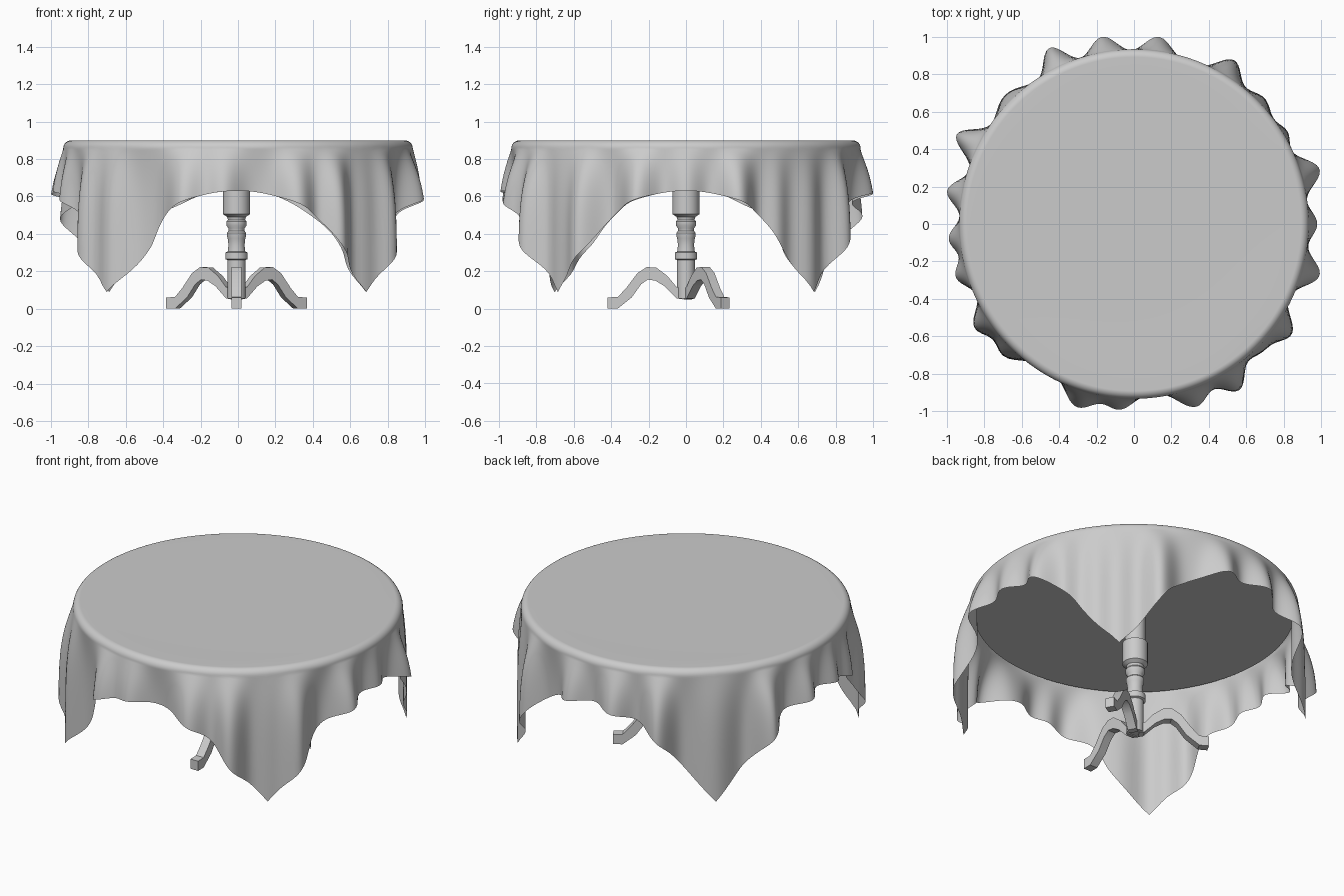
import bpy, bmesh
from math import sin, cos, pi, radians, degrees, exp, tanh, sqrt

if "Cube" in bpy.data.objects:
    bpy.data.objects.remove(bpy.data.objects["Cube"])


def make_object(name, verts, faces, smooth_angle=None):
    mesh = bpy.data.meshes.new(name)
    mesh.from_pydata(verts, [], faces)
    bm = bmesh.new()
    bm.from_mesh(mesh)
    if name != "tablecloth":
        bmesh.ops.recalc_face_normals(bm, faces=bm.faces)
    bm.to_mesh(mesh)
    bm.free()
    obj = bpy.data.objects.new(name, mesh)
    bpy.context.collection.objects.link(obj)
    if smooth_angle:
        bpy.ops.object.select_all(action='DESELECT')
        obj.select_set(True)
        bpy.context.view_layer.objects.active = obj
        bpy.ops.object.shade_smooth_by_angle(angle=radians(smooth_angle))
    return obj


def lathe(name, profile, sides):
    verts = [(r * cos(2 * pi * i / sides), r * sin(2 * pi * i / sides), z)
             for r, z in profile for i in range(sides)]
    faces = [(k * sides + i, k * sides + (i + 1) % sides,
              (k + 1) * sides + (i + 1) % sides, (k + 1) * sides + i)
             for k in range(len(profile) - 1) for i in range(sides)]
    faces.append(tuple(reversed(range(sides))))
    faces.append(tuple(range((len(profile) - 1) * sides, len(profile) * sides)))
    return make_object(name, verts, faces, 35)


# Hanging folds: angle in degrees, radius at the crest, angular width
FOLDS = [(0, 0.98, 4), (16.3, 1.03, 4), (31, 0.95, 3.5), (44, 0.96, 4.5), (58.5, 1.01, 4),
         (82.5, 1.01, 4), (99.6, 1.015, 4), (115.6, 1.03, 3.6), (135, 0.965, 6),
         (153.4, 1.045, 3.6), (170, 1.015, 3.6), (184.6, 0.995, 3.6), (196.4, 0.99, 3.6),
         (213, 1.0, 4), (225, 0.98, 4.5), (253, 1.02, 4.5), (265.4, 0.995, 4),
         (288.8, 1.025, 4.5), (302.3, 1.03, 4), (315, 0.955, 4), (325, 1.01, 4),
         (344.7, 1.026, 4)]
# How far each hanging corner fans out
SPREAD = {45: 0.7, 135: 0.7, 225: 1.0, 315: 0.7}
HALF, FLAT, ROUND = 1.185, 0.892, 0.042


def fold_height(deg):
    total = 0
    for a, crest, width in FOLDS:
        diff = (deg - a + 180) % 360 - 180
        total += (crest - 0.905) / 0.85 * exp(-0.5 * (diff / width) ** 2)
    return total - 0.03


def cloth_point(theta, t):
    # t runs from the flat top's edge to the square hem
    reach = HALF / max(abs(cos(theta)), abs(sin(theta)))
    arc = ROUND * pi / 2
    s = t * (reach - FLAT)
    deg = degrees(theta)
    if s < arc:
        a = s / ROUND
        r, z = FLAT + ROUND * sin(a), 0.857 + ROUND * cos(a)
    else:
        d = s - arc
        corner = (reach / HALF - 1) / (sqrt(2) - 1)
        z = 0.857 - d * (1 + 0.07 * corner)
        for c, amount in SPREAD.items():
            diff = deg - c
            if abs(diff) < 45:
                deg += amount * diff * exp(-(diff / 12) ** 2) * min(1, d / 0.5)
                break
        r = FLAT + ROUND + fold_height(deg) * tanh(d / 0.22)
    return (r * cos(radians(deg)), r * sin(radians(deg)), z)


# Square cloth draped over the round top
N, RINGS = 360, 44
verts = [(0, 0, 0.897)]
for r in (0.45, 0.8):
    verts += [(r * cos(2 * pi * i / N), r * sin(2 * pi * i / N), 0.898) for i in range(N)]
for k in range(RINGS + 1):
    verts += [cloth_point(2 * pi * i / N, (k / RINGS) ** 1.3) for i in range(N)]
faces = [(0, 1 + i, 1 + (i + 1) % N) for i in range(N)]
for k in range(RINGS + 2):
    a, b = 1 + k * N, 1 + (k + 1) * N
    faces += [(a + i, b + i, b + (i + 1) % N, a + (i + 1) % N) for i in range(N)]
make_object("tablecloth", verts, faces, 80)

# Round board under the cloth
lathe("table_top", [(0.91, 0.845), (0.91, 0.885)], 96)

# Turned pedestal
lathe("pedestal", [(0.048, 0.055), (0.048, 0.26), (0.06, 0.265), (0.06, 0.3), (0.047, 0.305),
                   (0.043, 0.34), (0.047, 0.375), (0.052, 0.39), (0.052, 0.405), (0.043, 0.415),
                   (0.044, 0.43), (0.054, 0.445), (0.054, 0.465), (0.046, 0.475), (0.05, 0.49),
                   (0.072, 0.505), (0.072, 0.64), (0.058, 0.645), (0.058, 0.86)], 32)

# Three curved legs, one pointing forward
UPPER = [(0.02, 0.11), (0.05, 0.115), (0.10, 0.175), (0.16, 0.22), (0.21, 0.222),
         (0.26, 0.19), (0.32, 0.11), (0.365, 0.062), (0.42, 0.06)]
LOWER = [(0.02, 0.05), (0.05, 0.055), (0.115, 0.12), (0.165, 0.15), (0.205, 0.155),
         (0.24, 0.13), (0.29, 0.06), (0.365, 0.0), (0.42, 0.0)]
for name, deg in (("front_leg", 270), ("right_leg", 30), ("left_leg", 150)):
    c, s = cos(radians(deg)), sin(radians(deg))
    verts = []
    for (ru, zu), (rl, zl) in zip(UPPER, LOWER):
        for r, z, w in ((ru, zu, -0.026), (ru, zu, 0.026), (rl, zl, 0.026), (rl, zl, -0.026)):
            verts.append((r * c - w * s - 0.008, r * s + w * c, z))
    n = len(UPPER)
    faces = [(4 * k + j, 4 * k + (j + 1) % 4, 4 * k + 4 + (j + 1) % 4, 4 * k + 4 + j)
             for k in range(n - 1) for j in range(4)]
    faces += [(3, 2, 1, 0), tuple(range(4 * n - 4, 4 * n))]
    make_object(name, verts, faces, 30)
bpy.data.objects["pedestal"].location.x = -0.008
